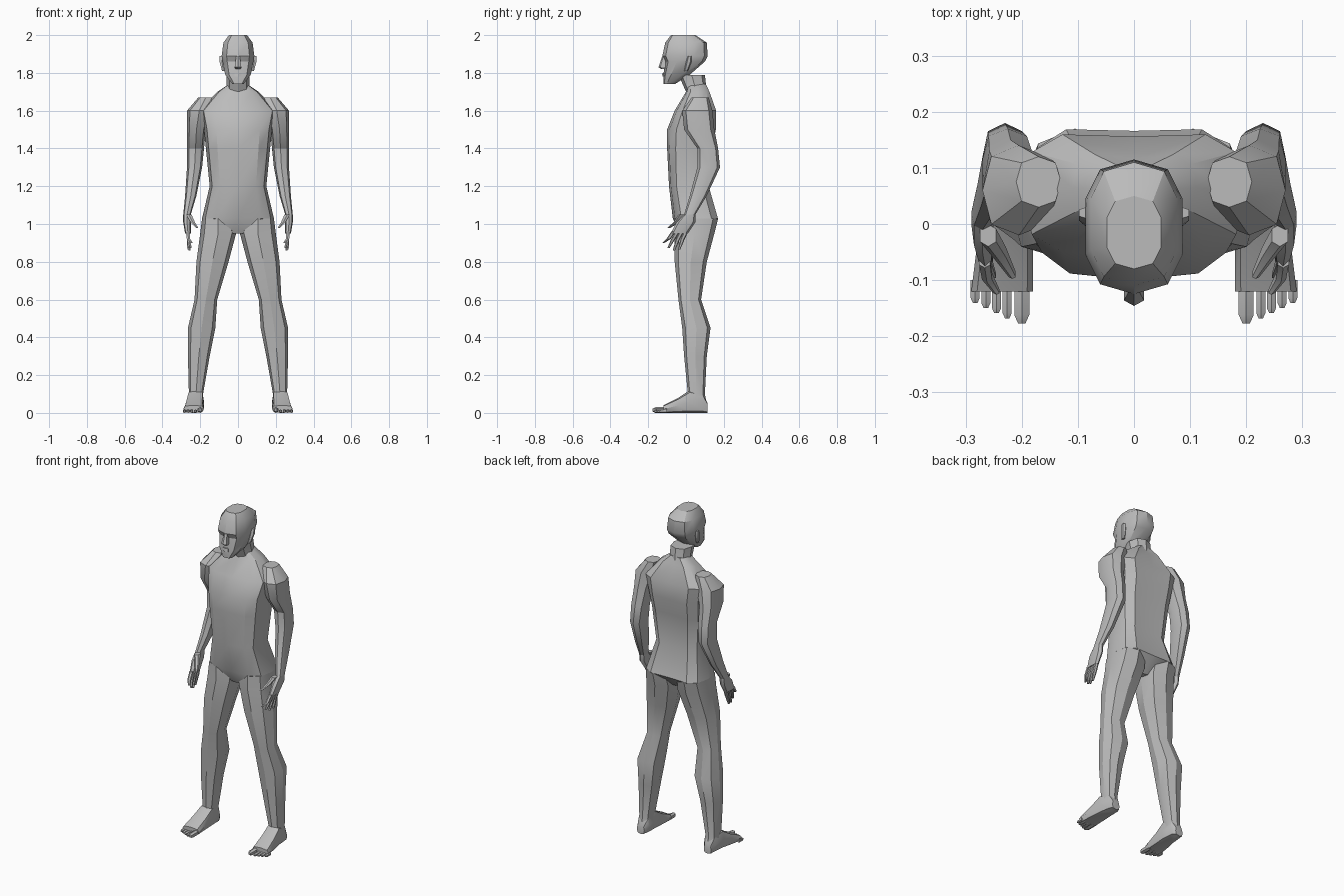
import bpy, bmesh, math

cube = bpy.data.objects.get("Cube")
if cube:
    bpy.data.objects.remove(cube, do_unlink=True)

grey = bpy.data.materials.new("plain grey")
grey.use_nodes = True
tone = (.5, .5, .5, 1)
grey.diffuse_color = tone
grey.node_tree.nodes["Principled BSDF"].inputs["Base Color"].default_value = tone


def loft(name, rings, sides=8, power=.8, along="z", mirror=False, groove=0):
    """Skin a row of rounded rings: x, y, z, half width, half depth."""
    bm = bmesh.new()
    loops = []
    for x, y, z, half_width, half_depth in rings:
        loop = []
        for i in range(sides):
            angle = math.pi / 2 + math.tau * i / sides
            c, s = math.cos(angle), math.sin(angle)
            u = half_width * math.copysign(abs(c) ** power, c)
            v = half_depth * math.copysign(abs(s) ** power, s)
            if i == 0:
                v -= groove
            spot = (x + u, y + v, z) if along == "z" else (x + u, y, z + v)
            loop.append(bm.verts.new(spot))
        loops.append(loop)
    for low, high in zip(loops, loops[1:]):
        for i in range(sides):
            j = (i + 1) % sides
            bm.faces.new((low[i], low[j], high[j], high[i]))
    bm.faces.new(loops[0])
    bm.faces.new(loops[-1])
    bmesh.ops.recalc_face_normals(bm, faces=bm.faces)
    mesh = bpy.data.meshes.new(name)
    bm.to_mesh(mesh)
    bm.free()
    mesh.materials.append(grey)
    part = bpy.data.objects.new(name, mesh)
    bpy.context.collection.objects.link(part)
    bpy.ops.object.select_all(action="DESELECT")
    part.select_set(True)
    bpy.context.view_layer.objects.active = part
    bpy.ops.object.shade_smooth_by_angle(angle=math.radians(30))
    if mirror:
        part.modifiers.new("Mirror", "MIRROR")


def limb(rows):
    """Rings from rows of height, inner x, outer x, front y, back y."""
    return [((inner + outer) / 2, (front + back) / 2, height,
             (outer - inner) / 2, (back - front) / 2)
            for height, inner, outer, front, back in rows]


def centred(rows):
    """Rings from rows of height, half width, front y, back y."""
    return limb([(height, -half, half, front, back)
                 for height, half, front, back in rows])


# Landmark heights
ankle, calf, knee, thigh = .1, .45, .6, .8
crotch, hip, waist, ribs, chest = .95, 1.03, 1.2, 1.4, 1.5
wrist, forearm, elbow = 1.05, 1.15, 1.3
shoulder, collar, chin, jaw = 1.6, 1.7, 1.74, 1.79
cheek, brow, forehead, crown = 1.86, 1.89, 1.96, 2

# Torso with a spine groove
loft("torso", centred([
    (crotch, .06, -.03, .1),
    (hip, .19, -.07, .18),
    (waist, .15, -.09, .13),
    (ribs, .17, -.1, .15),
    (chest, .18, -.1, .17),
    (shoulder, .2, -.06, .17),
    (collar, .11, 0, .13),
    (chin, .05, .01, .11),
]), sides=12, power=.65, groove=.014)

# Neck and head
loft("neck", centred([
    (shoulder, .08, -.03, .13),
    (collar, .06, 0, .11),
    (jaw, .06, -.04, .1),
]))
loft("head", centred([
    (chin, .03, -.12, -.06),
    (jaw, .07, -.12, .02),
    (cheek, .085, -.11, .1),
    (brow, .09, -.125, .115),
    (forehead, .08, -.11, .11),
    (crown, .05, -.08, .05),
]), sides=10, power=.75)

# Facial features
loft("nose", centred([
    (cheek - .04, .015, -.13, -.1),
    (cheek - .03, .02, -.146, -.1),
    (brow, .01, -.125, -.1),
]), sides=6)
for name, level in (("lower_lip", jaw - .01), ("upper_lip", jaw)):
    loft(name, centred([
        (level, .02, -.126, -.1),
        (level + .01, .02, -.124, -.1),
    ]), sides=6)
loft("ear", limb([
    (jaw + .02, .07, .085, -.01, .01),
    (cheek, .07, .1, 0, .03),
    (brow, .07, .1, .01, .03),
]), sides=6, mirror=True)

# Arms
loft("arm", limb([
    (shoulder + .07, .13, .21, .03, .12),
    (shoulder, .14, .27, -.02, .14),
    (chest, .17, .27, -.01, .15),
    (ribs, .18, .27, .06, .17),
    (elbow, .19, .27, .06, .18),
    (forearm, .22, .28, .02, .11),
    (wrist, .25, .29, -.01, .05),
]), mirror=True)

# Hands: the fingers fan out from the front of the palm to the back
loft("palm", limb([
    (wrist, .25, .29, -.01, .05),
    (wrist - .04, .25, .29, -.05, .05),
    (crotch, .25, .28, -.08, .01),
]), mirror=True)
for i, name in enumerate(("index", "middle", "ring", "little")):
    root = -.066 + .022 * i
    tip = -.12 + .028 * i
    loft(name + "_finger", [
        (.266, root, crotch + .01, .011, .012),
        (.262, (root + tip) / 2, crotch - .03, .01, .011),
        (.245 + .006 * i, tip, .9 - .04 * math.sin(.7 * i), .006, .006),
    ], sides=6, mirror=True)
loft("thumb", [
    (.26, -.02, wrist, .016, .02),
    (.24, -.05, wrist - .04, .013, .016),
    (.217, -.09, wrist - .07, .007, .008),
], sides=6, mirror=True)

# Legs
loft("leg", limb([
    (hip, .02, .19, -.06, .17),
    (crotch, .01, .2, -.06, .15),
    (thigh, .05, .22, -.06, .11),
    (knee, .11, .23, -.04, .08),
    (calf, .12, .265, -.02, .13),
    (calf - .15, .15, .265, -.01, .11),
    (ankle, .185, .26, .01, .1),
    (ankle / 2, .185, .26, .01, .11),
]), power=.75, mirror=True)

# Feet from heel to ball, soles on the floor: y, inner x, outer x, height
steps = [(.115, .2, .25, .05), (.09, .185, .26, .1), (.02, .18, .27, .12),
         (-.04, .18, .28, .08), (-.12, .18, .29, .04)]
loft("foot", [((inner + outer) / 2, y, height / 2,
               (outer - inner) / 2, height / 2)
              for y, inner, outer, height in steps],
     power=.6, along="y", mirror=True)
for i, name in enumerate(("big", "second", "third", "fourth", "small")):
    size = .009 if i else .015
    x = .207 + .019 * i if i else .2
    end = -.177 + .009 * i
    loft(name + "_toe", [
        (x, -.1, size, size, size),
        (x, end + size, size, size, size),
        (x, end, size, size / 2, size / 2),
    ], sides=6, along="y", mirror=True)
